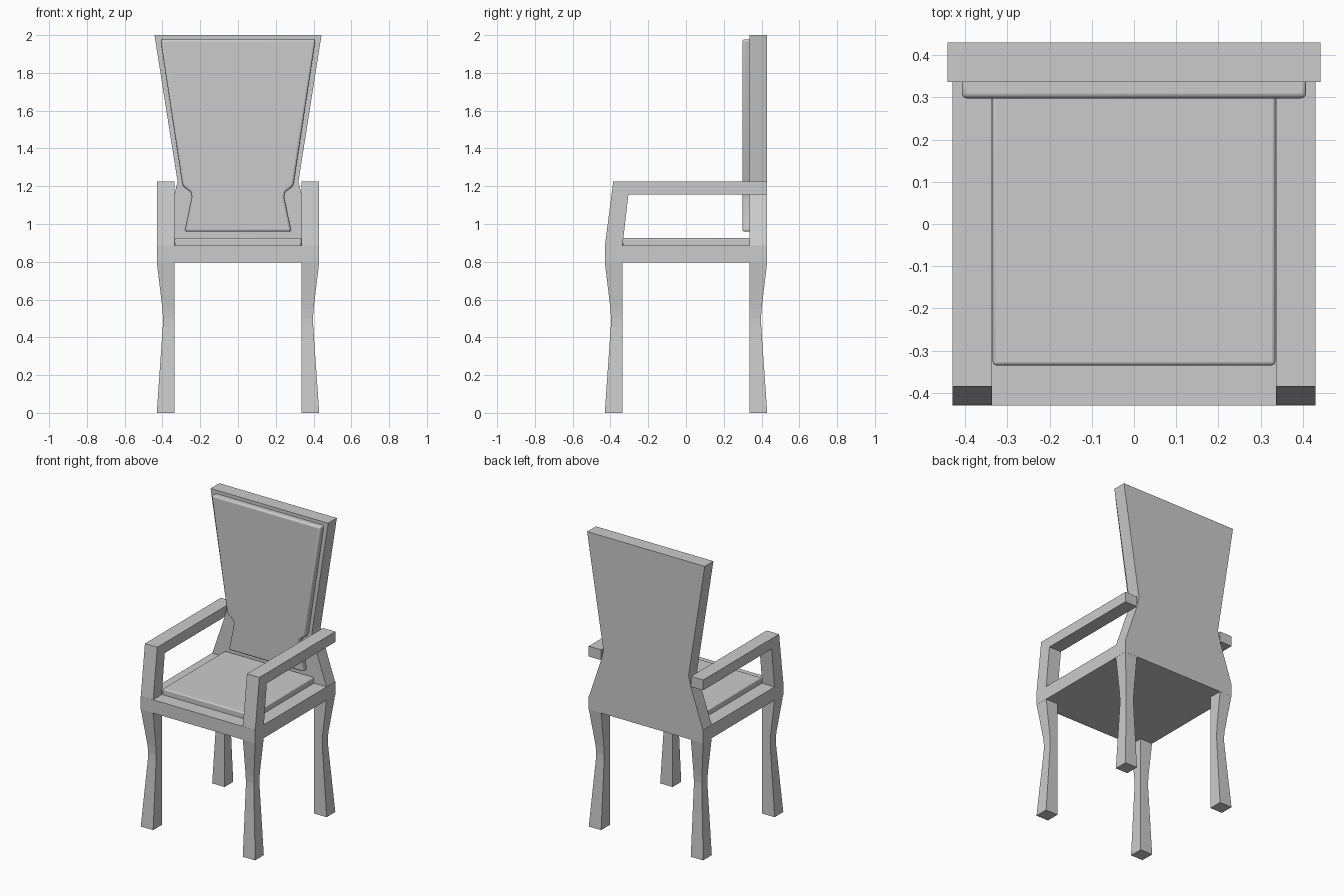
import bpy, bmesh
from mathutils import Vector

if "Cube" in bpy.data.objects:
    bpy.data.objects.remove(bpy.data.objects["Cube"])


def finish(name, bm, bevel=0.0):
    bmesh.ops.recalc_face_normals(bm, faces=bm.faces)
    mesh = bpy.data.meshes.new(name)
    bm.to_mesh(mesh)
    bm.free()
    obj = bpy.data.objects.new(name, mesh)
    bpy.context.collection.objects.link(obj)
    if bevel:
        mod = obj.modifiers.new("soft_edge", 'BEVEL')
        mod.width = bevel
        mod.segments = 3
        mod.limit_method = 'ANGLE'
        mod.angle_limit = 0.8
        bpy.context.view_layer.objects.active = obj
        obj.select_set(True)
        bpy.ops.object.shade_smooth_by_angle(angle=0.6)
        obj.select_set(False)
    return obj


def prism(name, points, offset, bevel=0.0):
    """Extrude a closed 3D outline along an offset vector."""
    bm = bmesh.new()
    face = bm.faces.new([bm.verts.new(p) for p in points])
    out = bmesh.ops.extrude_face_region(bm, geom=[face])
    moved = [v for v in out["geom"] if isinstance(v, bmesh.types.BMVert)]
    bmesh.ops.translate(bm, vec=Vector(offset), verts=moved)
    return finish(name, bm, bevel)


def mirrored(half, y):
    """Mirror a right-hand x,z outline into a closed loop at depth y."""
    return [(x, y, z) for x, z in half] + [(-x, y, z) for x, z in reversed(half)]


OUT, INN = 0.43, 0.337

# Legs: square section, inner corner straight, outer faces waisted
def leg(name, sx, sy):
    bm = bmesh.new()
    rings = []
    for z, o in ((0, OUT), (0.46, 0.398), (0.5, 0.397), (0.55, 0.4), (0.8, OUT)):
        rings.append([bm.verts.new((sx * x, sy * y, z))
                      for x, y in ((INN, INN), (o, INN), (o, o), (INN, o))])
    for a, b in zip(rings, rings[1:]):
        for i in range(4):
            j = (i + 1) % 4
            bm.faces.new((a[i], a[j], b[j], b[i]))
    bm.faces.new(rings[0])
    bm.faces.new(rings[-1])
    finish(name, bm)


for side, sx in (("right", 1), ("left", -1)):
    leg("front_leg_" + side, sx, -1)
    leg("back_leg_" + side, sx, 1)
    # Armrest with its leaning front post
    arm = [(-OUT, 0.88), (-0.385, 1.225), (OUT, 1.225),
           (OUT, 1.155), (-0.305, 1.155), (-INN, 0.88)]
    prism("armrest_" + side, [(sx * INN, y, z) for y, z in arm],
          (sx * (OUT - INN), 0, 0))

# Seat frame
prism("seat_frame", mirrored([(OUT, 0.795), (OUT, 0.885)], -OUT), (0, 2 * OUT, 0))

# Seat cushion
prism("seat_cushion", mirrored([(0.335, 0.86), (0.335, 0.925)], -0.335),
      (0, 0.675, 0), 0.008)

# Backrest panel, pinched at the arms and flaring to the top
back = [(OUT, 0.8), (OUT, 0.88), (INN, 1.155), (0.32, 1.225), (0.442, 2.0)]
prism("backrest", mirrored(back, INN), (0, OUT - INN, 0))

# Back cushion
pad = [(0.282, 0.96), (0.244, 1.145), (0.251, 1.17), (0.286, 1.197),
       (0.295, 1.215), (0.41, 1.977)]
prism("back_cushion", mirrored(pad, 0.298), (0, 0.06, 0), 0.012)
